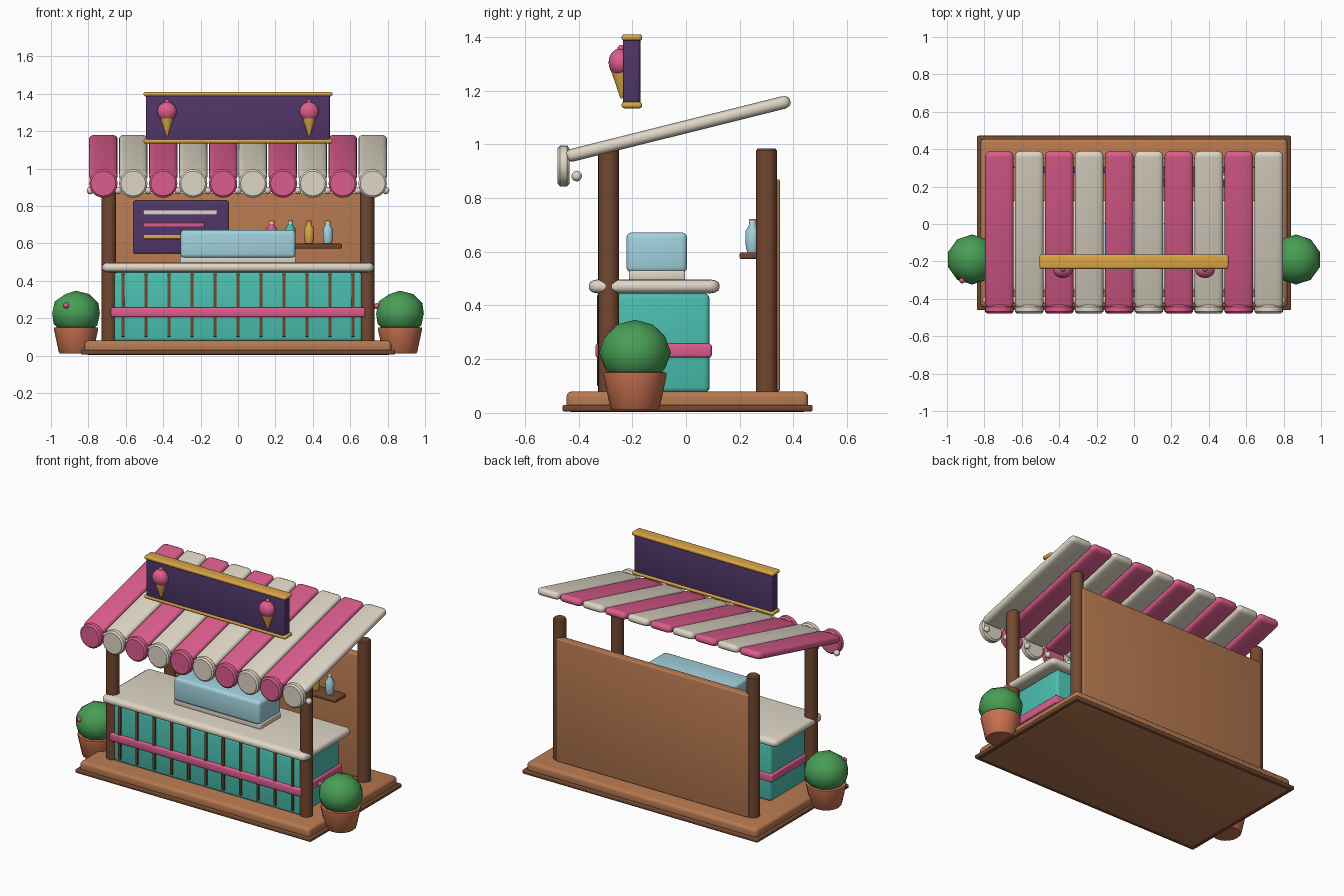
import bpy, bmesh, math
from mathutils import Matrix, Vector

if "Cube" in bpy.data.objects:
    bpy.data.objects.remove(bpy.data.objects["Cube"], do_unlink=True)


def material(name, *rgb):
    m = bpy.data.materials.new(name)
    m.use_nodes = True
    m.diffuse_color = (*rgb, 1)
    m.node_tree.nodes["Principled BSDF"].inputs["Base Color"].default_value = (*rgb, 1)
    return m


WOOD = material("warm wood", 0.47, 0.19, 0.08)
DARK = material("dark wood", 0.17, 0.065, 0.03)
TEAL = material("teal paint", 0.07, 0.52, 0.43)
PINK = material("pink", 0.72, 0.11, 0.27)
CREAM = material("cream", 0.74, 0.68, 0.57)
PURPLE = material("deep purple", 0.08, 0.037, 0.14)
GOLD = material("gold", 0.70, 0.38, 0.06)
GLASS = material("pale blue", 0.36, 0.64, 0.73)
GREEN = material("leaf green", 0.065, 0.34, 0.09)
CLAY = material("terracotta", 0.58, 0.165, 0.08)


def finish(bm, name, mat, centre, tilt=0.0):
    """Turn a bmesh into a placed, coloured, smooth-shaded object."""
    bmesh.ops.recalc_face_normals(bm, faces=bm.faces)
    mesh = bpy.data.meshes.new(name)
    bm.to_mesh(mesh)
    bm.free()
    mesh.materials.append(mat)
    ob = bpy.data.objects.new(name, mesh)
    bpy.context.collection.objects.link(ob)
    ob.location = centre
    ob.rotation_euler.x = tilt
    bpy.ops.object.select_all(action='DESELECT')
    ob.select_set(True)
    bpy.context.view_layer.objects.active = ob
    bpy.ops.object.shade_smooth_by_angle(angle=math.radians(40))
    return ob


def box(name, mat, x, y, z, bevel=0.008, stretch=1.0, tilt=0.0):
    """Rounded box from (min, max) ranges; stretch flattens the rounding in z."""
    lo, hi = Vector((x[0], y[0], z[0])), Vector((x[1], y[1], z[1]))
    size = hi - lo
    bm = bmesh.new()
    bmesh.ops.create_cube(bm, size=1)
    bmesh.ops.scale(bm, vec=(size.x, size.y, size.z * stretch), verts=bm.verts)
    bmesh.ops.bevel(bm, geom=bm.edges[:], offset=bevel, segments=3,
                    profile=0.5, affect='EDGES', clamp_overlap=True)
    bmesh.ops.scale(bm, vec=(1, 1, 1 / stretch), verts=bm.verts)
    return finish(bm, name, mat, (lo + hi) / 2, tilt)


def ball(name, mat, centre, radius, scale=(1, 1, 1), detail=3):
    bm = bmesh.new()
    bmesh.ops.create_icosphere(bm, subdivisions=detail, radius=radius)
    bmesh.ops.scale(bm, vec=scale, verts=bm.verts)
    ob = finish(bm, name, mat, centre)
    ob.data.shade_smooth()
    return ob


def lathe(name, mat, centre, profile, sides=20, tilt=0.0):
    """Spin (radius, height) points round z, closing both ends."""
    bm = bmesh.new()
    rings = [[bm.verts.new((r * math.cos(a), r * math.sin(a), h))
              for a in (math.tau * i / sides for i in range(sides))]
             for r, h in profile]
    for low, high in zip(rings, rings[1:]):
        for i in range(sides):
            j = (i + 1) % sides
            bm.faces.new((low[i], low[j], high[j], high[i]))
    bm.faces.new(rings[0])
    bm.faces.new(rings[-1])
    return finish(bm, name, mat, centre, tilt)


# Floor
box("floor_trim", DARK, (-.84, .84), (-.46, .472), (.005, .03), .008)
box("floor_platform", WOOD, (-.82, .82), (-.445, .455), (.003, .08), .02)

# Posts and back wall
for side, s in (("left", 1), ("right", -1)):
    for end, y, top in (("front", -.288, 1.0), ("back", .3, .985)):
        lathe(f"{end}_{side}_post", DARK, (s * .69, y, 0),
              [(.039, .07), (.039, top - .008), (.032, top)])
box("back_wall", WOOD, (-.685, .685), (.3, .35), (.08, .87), .008)

# Counter with slats, stripe and worktop
box("counter_body", TEAL, (-.665, .665), (-.322, .088), (.075, .445), .02)
for i in range(11):
    x = -.615 + i * .123
    box("counter_slat", DARK, (x - .009, x + .009), (-.331, -.31), (.1, .44), .004)
box("counter_stripe", PINK, (-.68, .68), (-.337, .096), (.206, .258), .01)
box("counter_top", CREAM, (-.727, .727), (-.362, .125), (.445, .497), .035, 1.75)

# Display case
box("display_base", CREAM, (-.31, .31), (-.213, -.003), (.493, .53), .008)
box("display_case", GLASS, (-.307, .307), (-.222, .004), (.522, .672), .02)

# Menu board with painted bars
box("menu_board", PURPLE, (-.56, -.05), (.272, .305), (.545, .828), .01)
for mat, end, z in ((CREAM, -.11, .765), (PINK, -.18, .7), (GOLD, -.25, .635)):
    box("menu_bar", mat, (-.505, end), (.265, .274), (z - .011, z + .011), .003)

# Shelf with bottles
box("bottle_shelf", DARK, (.1, .555), (.2, .305), (.573, .598), .006)
for i, mat in enumerate((PINK, TEAL, GOLD, GLASS)):
    spot = (.18 + i * .1, .248, .597)
    lathe("bottle", mat, spot,
          [(.02, 0), (.026, .02), (.027, .08), (.013, .103), (.012, .11)], 14)
    lathe("bottle_cap", CREAM if i != 2 else GOLD, spot,
          [(.014, .107), (.014, .122), (.008, .126)], 12)

# Striped awning with scalloped edge and small bulbs
for i in range(10):
    x = -.72 + i * .16
    mat = CREAM if i % 2 else PINK
    box("awning_stripe", mat, (x - .076, x + .076), (-.461, .401), (1.034, 1.082),
        .028, 1.5, math.radians(14))
    lathe("awning_scallop", mat, (x, -.456, .92),
          [(.066, -.022), (.076, -.013), (.076, .013), (.066, .022)], 24, math.pi / 2)
for i in range(11):
    ball("awning_bulb", CREAM, (-.8 + i * .16 + (.01 if i == 0 else -.01 if i == 10 else 0),
                                -.407, .882), .02, detail=2)

# Sign board with gold rails
box("sign_panel", PURPLE, (-.492, .492), (-.235, -.17), (1.145, 1.4), .012)
for z in (1.146, 1.398):
    box("sign_rail", GOLD, (-.505, .505), (-.24, -.163), (z - .012, z + .012), .011)

# Ice cream ornaments on the sign
for x in (-.38, .38):
    lathe("ice_cream_cone", GOLD, (x, -.241, 0), [(.003, 1.17), (.036, 1.268), (.036, 1.275)], 16)
    ball("ice_cream_scoop", PINK, (x, -.247, 1.305), .052, (1, .8, 1))
    ball("ice_cream_cherry", PINK, (x, -.242, 1.357), .014, detail=2)

# Planters
for s in (1, -1):
    spot = Vector((s * .866, -.19, 0))
    lathe("planter_pot", CLAY, spot, [(.085, .01), (.092, .018), (.118, .14), (.118, .15), (.1, .152)])
    bush = spot + Vector((0, 0, .225))
    ball("planter_bush", GREEN, bush, .134, (1, 1, .91), 2)
    offset = (-.125, -.03, .04) if s > 0 else (-.052, -.112, .043)
    ball("planter_flower", PINK, bush + Vector(offset), .016, detail=2)
